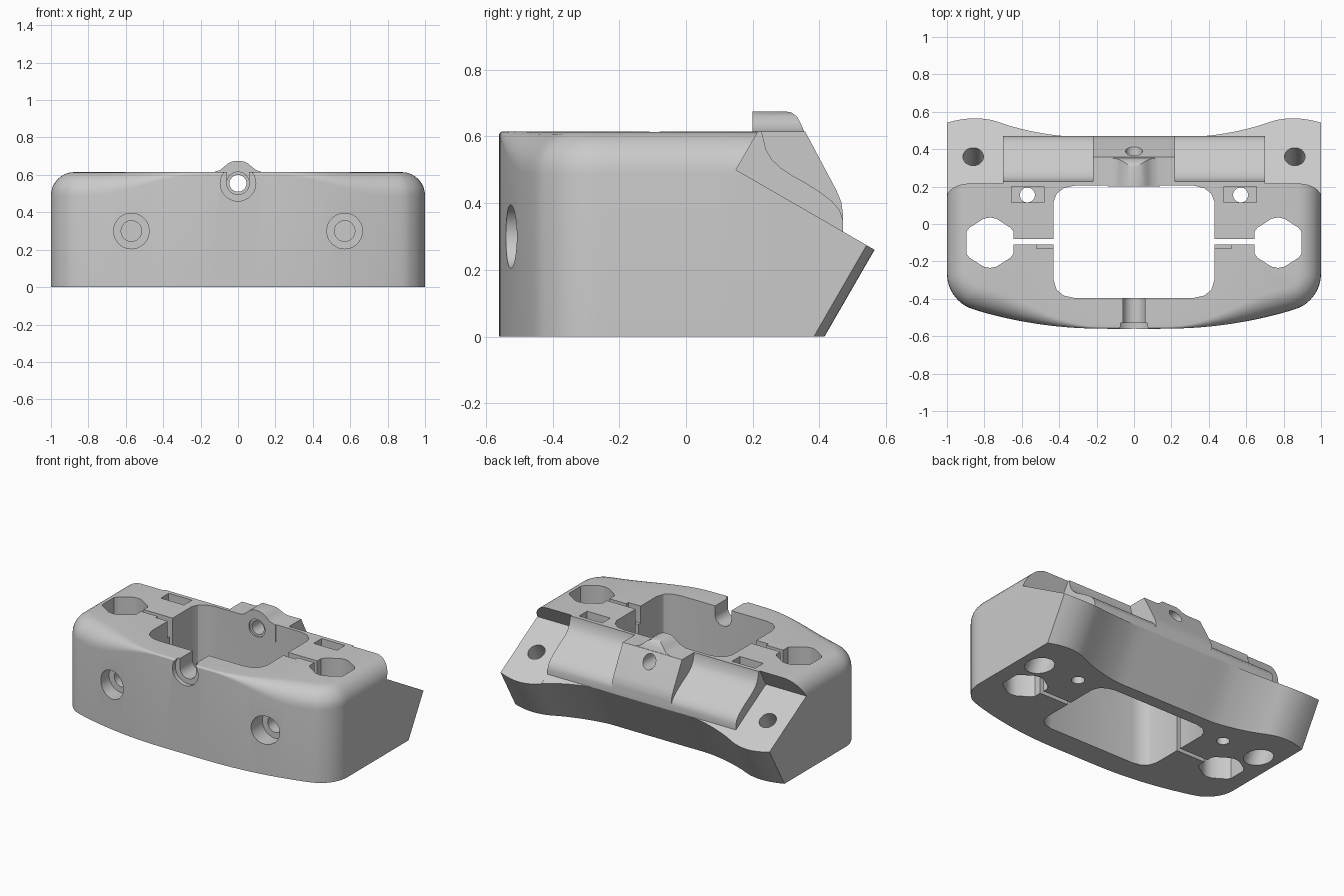
import bpy, bmesh, math
from mathutils import Vector, Matrix

cube = bpy.data.objects.get("Cube")
if cube:
    bpy.data.objects.remove(cube, do_unlink=True)

SLOPE = math.tan(math.radians(30))
TOP = 0.615

grey = bpy.data.materials.new("light_grey")
grey.use_nodes = True
grey.diffuse_color = (0.59, 0.59, 0.59, 1)
grey.node_tree.nodes["Principled BSDF"].inputs["Base Color"].default_value = (0.59, 0.59, 0.59, 1)


def finish(name, bm):
    bmesh.ops.recalc_face_normals(bm, faces=bm.faces)
    if bm.calc_volume(signed=True) < 0:
        bmesh.ops.reverse_faces(bm, faces=bm.faces)
    mesh = bpy.data.meshes.new(name)
    bm.to_mesh(mesh)
    bm.free()
    mesh.materials.append(grey)
    ob = bpy.data.objects.new(name, mesh)
    bpy.context.collection.objects.link(ob)
    return ob


def loft(name, rings):
    bm = bmesh.new()
    loops = [[bm.verts.new(p) for p in ring] for ring in rings]
    n = len(loops[0])
    for a, b in zip(loops, loops[1:]):
        for i in range(n):
            j = (i + 1) % n
            bm.faces.new((a[i], a[j], b[j], b[i]))
    bm.faces.new(loops[0])
    bm.faces.new(loops[-1])
    return finish(name, bm)


def prism_z(name, pts, z0, z1, skew=0.0):
    return loft(name, [[(x, y + z * skew, z) for x, y in pts] for z in (z0, z1)])


def prism_x(name, pts, x0, x1):
    return loft(name, [[(x, y, z) for y, z in pts] for x in (x0, x1)])


def rod(name, p0, p1, r):
    p0, p1 = Vector(p0), Vector(p1)
    d = p1 - p0
    bm = bmesh.new()
    mat = Matrix.Translation((p0 + p1) / 2) @ d.to_track_quat('Z', 'Y').to_matrix().to_4x4()
    bmesh.ops.create_cone(bm, cap_ends=True, segments=40, radius1=r, radius2=r,
                          depth=d.length, matrix=mat)
    return finish(name, bm)


def box(name, x0, x1, y0, y1, z0, z1):
    return prism_z(name, [(x0, y0), (x1, y0), (x1, y1), (x0, y1)], z0, z1)


def smooth_path(pts, steps=3):
    # Catmull-Rom curve through the points
    p = [Vector(q) for q in [pts[0]] + pts + [pts[-1]]]
    out = []
    for a, b, c, d in zip(p, p[1:], p[2:], p[3:]):
        for k in range(steps):
            t = k / steps
            out.append(0.5 * (2 * b + (c - a) * t + (2 * a - 5 * b + 4 * c - d) * t * t
                              + (3 * b - a - 3 * c + d) * t ** 3))
    return out + [p[-1]]


def mirrored(half):
    return [(-x, y) for x, y in reversed(half)] + [(x, y) for x, y in half if x > 1e-6]


def combine(target, tool, op='DIFFERENCE'):
    mod = target.modifiers.new(tool.name, 'BOOLEAN')
    mod.operation, mod.object, mod.solver = op, tool, 'EXACT'
    bpy.context.view_layer.update()
    deps = bpy.context.evaluated_depsgraph_get()
    mesh = bpy.data.meshes.new_from_object(target.evaluated_get(deps))
    target.modifiers.clear()
    target.data = mesh
    bpy.data.objects.remove(tool, do_unlink=True)


# Body: bowed front, rounded corners, top fillet that fades out toward the middle
arc = [math.radians(a) for a in (-68, -51, -34, -17, 0)]
half = smooth_path([(0, -.56), (.15, -.56), (.3, -.556), (.45, -.543), (.6, -.52), (.75, -.487)]
                   + [(.8 + .2 * math.cos(a), -.265 + .2 * math.sin(a)) for a in arc]
                   + [(1, -.15), (1, .1), (1, .7)])
half = [Vector((min(p.x, 1), p.y)) for p in half]
normals = []
for i in range(len(half)):
    t = half[min(i + 1, len(half) - 1)] - half[max(i - 1, 0)]
    normals.append(Vector((t.y, -t.x)).normalized())


def fillet(x):
    t = min(max((abs(x) - .2) / .6, 0), 1)
    return .012 + .113 * t * t * (3 - 2 * t)


rings = [[(x, y, 0) for x, y in mirrored(half)]]
STEPS = 8
for k in range(STEPS + 1):
    a = math.pi / 2 * k / STEPS
    right = []
    for p, n in zip(half, normals):
        r = fillet(p.x)
        q = p - n * r * (1 - math.cos(a))
        right.append((q.x, q.y, TOP - r * (1 - math.sin(a))))
    rings.append([(-x, y, z) for x, y, z in reversed(right)] + right[1:])
body = loft("clamp_body", rings)

# Slanted, concave rear face
rear = smooth_path([(0, .288), (.2, .288), (.36, .288), (.46, .302), (.56, .326), (.66, .36),
                    (.76, .402), (.85, .415), (.93, .405), (1, .383), (1.08, .35)])
rear_pts = mirrored(rear) + [(1.08, 1.5), (-1.08, 1.5)]
combine(body, prism_z("rear_cut", rear_pts, -.1, 1, SLOPE))

# Rear centre ridge
combine(body, prism_x("ridge_cut", [(.357, .9), (.357, TOP), (.45, .44), (.465, .405), (.47, .37),
                                    (.47, .315), (1, .009), (1, .9)], -.22, .22))
SCOOP = [(.228, .9), (.228, .61), (.24, .56), (.258, .53), (.285, .505), (.32, .482), (.36, .46),
         (.4, .434), (.435, .408), (.46, .38), (.47, .35), (.47, .315), (1, .009), (1, .9)]
WING = [(.15, .5), (.381, .9), (1, .9), (1, .009)]
for s in (-1, 1):
    # Scooped saddles and sloping wings
    combine(body, prism_x("scoop_cut", SCOOP, s * .22, s * .7))
    combine(body, prism_x("wing_cut", WING, s * .7, s * 1.1))

# Central opening
corner = [(.32, -.395), (.375, -.383), (.413, -.353), (.43, -.3), (.43, .12), (.413, .163),
          (.375, .192), (.32, .205)]
combine(body, prism_z("opening_cut", mirrored(corner), -.1, 1))

# Raised boss over the rear screw hole
arch = [(0, .675), (.03, .672), (.055, .66), (.075, .643), (.095, .626), (.12, .618), (.14, .612), (.14, .5)]
arch_pts = mirrored(arch)
boss = loft("boss", [[(x, y, z) for x, z in arch_pts] for y in (.2, .5)])
combine(boss, prism_x("boss_profile", [(.1, .45), (.1, .7), (.3, .7), (.3, .675), (.317, .671),
                                       (.332, .66), (.343, .641), (.354, TOP), (.43, .458)], -.3, .3),
        'INTERSECT')
combine(body, boss, 'UNION')

# Central screw hole and open front channel
HZ = .555
combine(body, rod("screw_hole", (0, .1, HZ), (0, .6, HZ), .045))
combine(body, rod("screw_mouth", (0, .1, HZ), (0, .212, HZ), .06))
combine(body, rod("channel_round", (0, -.7, HZ), (0, -.3, HZ), .06))
combine(body, box("channel_slot", -.06, .06, -.72, -.28, HZ, .8))
combine(body, rod("channel_mouth", (0, -.74, HZ), (0, -.53, HZ), .095))

axis = Vector((0, .5, math.cos(math.radians(30))))
hexagon = [(.125, -.06), (.125, .06), (.11, .08), (.035, .128), (0, .135), (-.035, .128), (-.11, .08),
           (-.125, .06), (-.125, -.06), (-.11, -.08), (-.035, -.128), (0, -.135), (.035, -.128), (.11, -.08)]
for s in (-1, 1):
    # Rod socket, clamping slit and its notch
    combine(body, prism_z("socket", [(s * .77 + x, y - .1) for x, y in hexagon], -.1, 1))
    combine(body, box("slit", s * .4, s * .68, -.11, -.08, -.12, 1.1))
    combine(body, box("notch", s * .41, s * .52, -.132, -.1, .5, 1))
    # Clamping screw: counterbore, shaft, nut pocket and push-out hole
    combine(body, rod("counterbore", (s * .57, -.8, .3), (s * .57, -.42, .3), .095))
    combine(body, rod("clamp_shaft", (s * .57, -.5, .3), (s * .57, .16, .3), .055))
    combine(body, box("nut_pocket", s * .482, s * .655, .115, .2, .21, 1))
    combine(body, rod("push_hole", (s * .57, .155, -.1), (s * .57, .155, .3), .04))
    # Tilted wing hole with a counterbore underneath
    mid = Vector((s * .86, .36, .379))
    combine(body, rod("wing_hole", mid - axis * .7, mid + axis * .2, .055))
    combine(body, rod("wing_counterbore", mid - axis * .72, mid - axis * .22, .085))

# Smooth shading with crisp edges
bpy.ops.object.select_all(action='DESELECT')
body.select_set(True)
bpy.context.view_layer.objects.active = body
bpy.ops.object.shade_smooth_by_angle(angle=math.radians(28))
